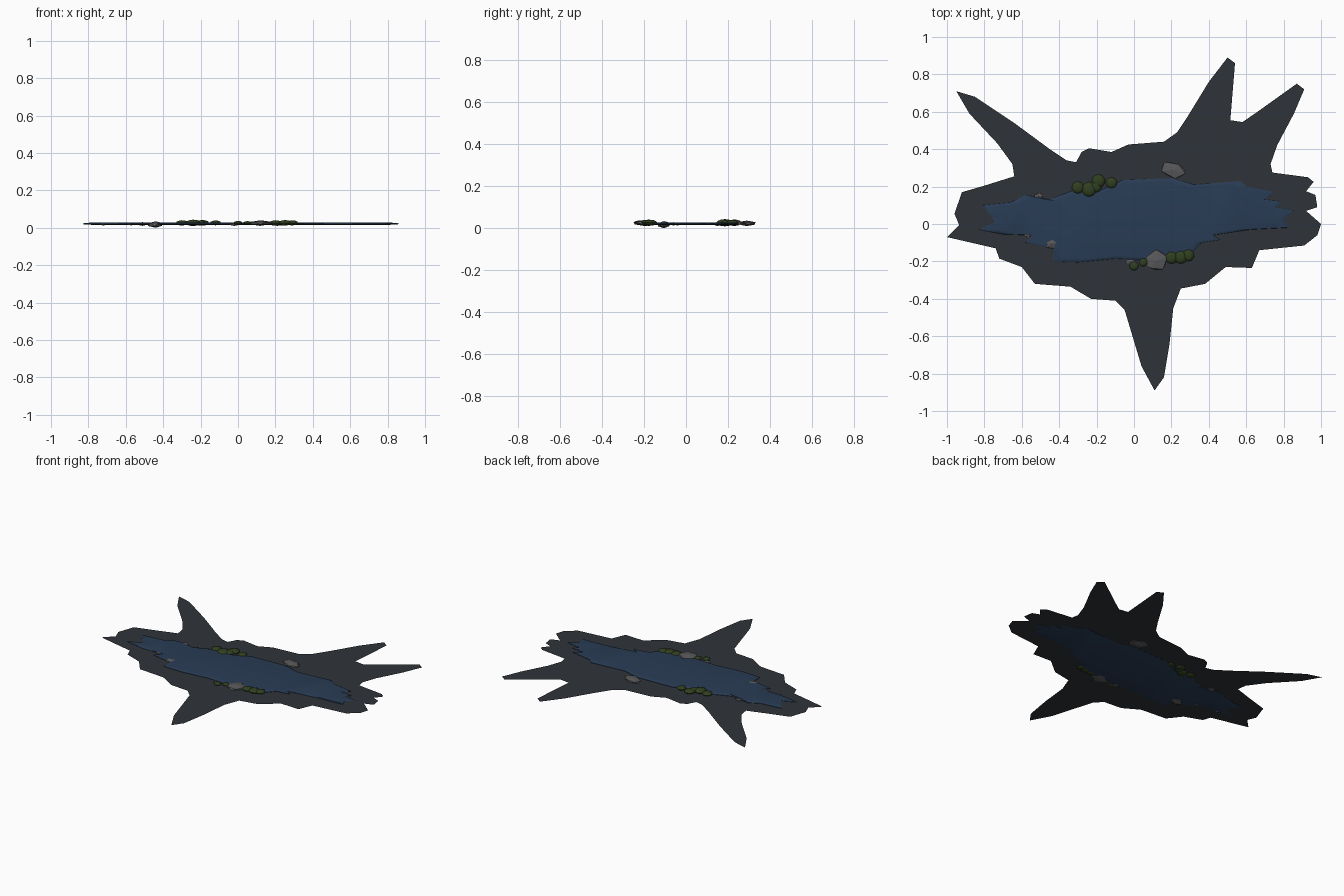
import bpy, bmesh, math, random
from mathutils import Vector
random.seed(4)


def material(name, rgb):
    m = bpy.data.materials.new(name)
    m.diffuse_color = (*rgb, 1)
    return m


MUD = material("mud", (0.028, 0.034, 0.041))
WATER = material("water", (0.022, 0.045, 0.09))
ROCK = material("rock", (0.10, 0.10, 0.105))
MOSS = material("moss", (0.03, 0.05, 0.014))


def finish(bm, name, mat, smooth=None):
    bmesh.ops.recalc_face_normals(bm, faces=bm.faces)
    me = bpy.data.meshes.new(name)
    bm.to_mesh(me)
    bm.free()
    me.materials.append(mat)
    ob = bpy.data.objects.new(name, me)
    bpy.context.collection.objects.link(ob)
    if smooth:
        bpy.ops.object.select_all(action='DESELECT')
        ob.select_set(True)
        bpy.context.view_layer.objects.active = ob
        bpy.ops.object.shade_smooth_by_angle(angle=math.radians(smooth))
    return ob


# Mud sheet: flat outline with four long splash arms
mud = [(-.95, .71), (-.85, .68), (-.64, .54), (-.45, .40), (-.36, .34), (-.31, .33),
       (-.28, .385), (-.24, .405), (-.12, .385), (-.03, .425), (.16, .44), (.23, .49),
       (.29, .58), (.40, .76), (.50, .89), (.54, .86), (.515, .555), (.58, .545),
       (.66, .60), (.87, .75), (.91, .72), (.855, .59), (.765, .42), (.73, .32),
       (.74, .275), (.93, .25), (.96, .225), (.92, .175), (.97, .155), (.98, .09),
       (.92, .07), (1, 0), (.98, -.06), (.91, -.115), (.67, -.14), (.63, -.235),
       (.49, -.23), (.38, -.32), (.25, -.345), (.21, -.45), (.19, -.64), (.16, -.82),
       (.11, -.89), (.04, -.76), (-.05, -.46), (-.10, -.41), (-.23, -.40),
       (-.34, -.335), (-.53, -.32), (-.60, -.23), (-.72, -.185), (-.74, -.13),
       (-1, -.07), (-.935, -.005), (-.96, .055), (-.92, .17), (-.80, .205),
       (-.64, .255), (-.65, .32), (-.73, .43), (-.88, .59)]
bm = bmesh.new()
face = bm.faces.new([bm.verts.new((x, y, .020)) for x, y in mud])
bmesh.ops.triangulate(bm, faces=[face])
finish(bm, "mud_sheet", MUD)

# Water: thin slab with streaky edge, rounded off above and below
water = [(-.06, .235), (.20, .245), (.32, .21), (.57, .23), (.60, .20), (.75, .17),
         (.70, .13), (.79, .12), (.76, .09), (.86, .07), (.80, .03), (.82, -.02),
         (.62, -.03), (.42, -.06), (.46, -.085), (.36, -.10), (.31, -.16), (.17, -.20),
         (-.10, -.185), (-.30, -.205), (-.43, -.20), (-.43, -.13), (-.58, -.10),
         (-.54, -.06), (-.70, -.055), (-.83, -.03), (-.74, .01), (-.77, .05),
         (-.81, .10), (-.66, .115), (-.58, .155), (-.45, .13), (-.30, .19), (-.18, .18)]
bm = bmesh.new()
rings = [[bm.verts.new((x * s, .02 + (y - .02) * s, z)) for x, y in water]
         for s, z in ((.94, .0155), (1, .019), (1, .0225), (.98, .026), (.92, .028))]
n = len(water)
for a, b in zip(rings, rings[1:]):
    for i in range(n):
        bm.faces.new((a[i], a[(i + 1) % n], b[(i + 1) % n], b[i]))
caps = [bm.faces.new(rings[0]), bm.faces.new(rings[-1])]
bmesh.ops.triangulate(bm, faces=caps)
finish(bm, "water", WATER, 40)

# Faceted half-sunk stones: x, y, half sizes, bottom z, top z, turn
stones = [(.21, .29, .075, .045, .010, .036, -.3), (.12, -.195, .065, .06, .010, .040, .3),
          (-.44, -.105, .045, .032, .0, .034, .2), (-.51, .15, .028, .016, .010, .030, .1),
          (-.57, -.06, .022, .012, .012, .029, 0), (-.72, -.04, .025, .012, .012, .028, 0),
          (-.02, -.2, .03, .015, .010, .028, 0)]
for k, (x, y, rx, ry, lo, hi, turn) in enumerate(stones):
    bm = bmesh.new()
    bmesh.ops.create_icosphere(bm, subdivisions=1, radius=1)
    zmax = max(v.co.z for v in bm.verts)
    for v in bm.verts:
        p = v.co.copy()
        f = random.uniform(.88, 1.12)
        px, py = p.x * rx * f, p.y * ry * f
        v.co = Vector((x + px * math.cos(turn) - py * math.sin(turn),
                       y + px * math.sin(turn) + py * math.cos(turn),
                       (lo + hi) / 2 + p.z / zmax * (hi - lo) / 2))
    finish(bm, f"stone_{k + 1}", ROCK)

# Moss: clusters of squashed balls
balls = [(-.30, .195, .033), (-.24, .185, .040), (-.19, .23, .036), (-.12, .22, .030),
         (-.205, .20, .032), (0, -.225, .024), (.05, -.205, .022), (.20, -.18, .033),
         (.25, -.178, .035), (.29, -.168, .032)]
for k, (x, y, r) in enumerate(balls):
    bm = bmesh.new()
    bmesh.ops.create_icosphere(bm, subdivisions=2, radius=r)
    for v in bm.verts:
        v.co = Vector((x + v.co.x, y + v.co.y, .026 + v.co.z * .43))
    finish(bm, f"moss_{k + 1}", MOSS, 30)
